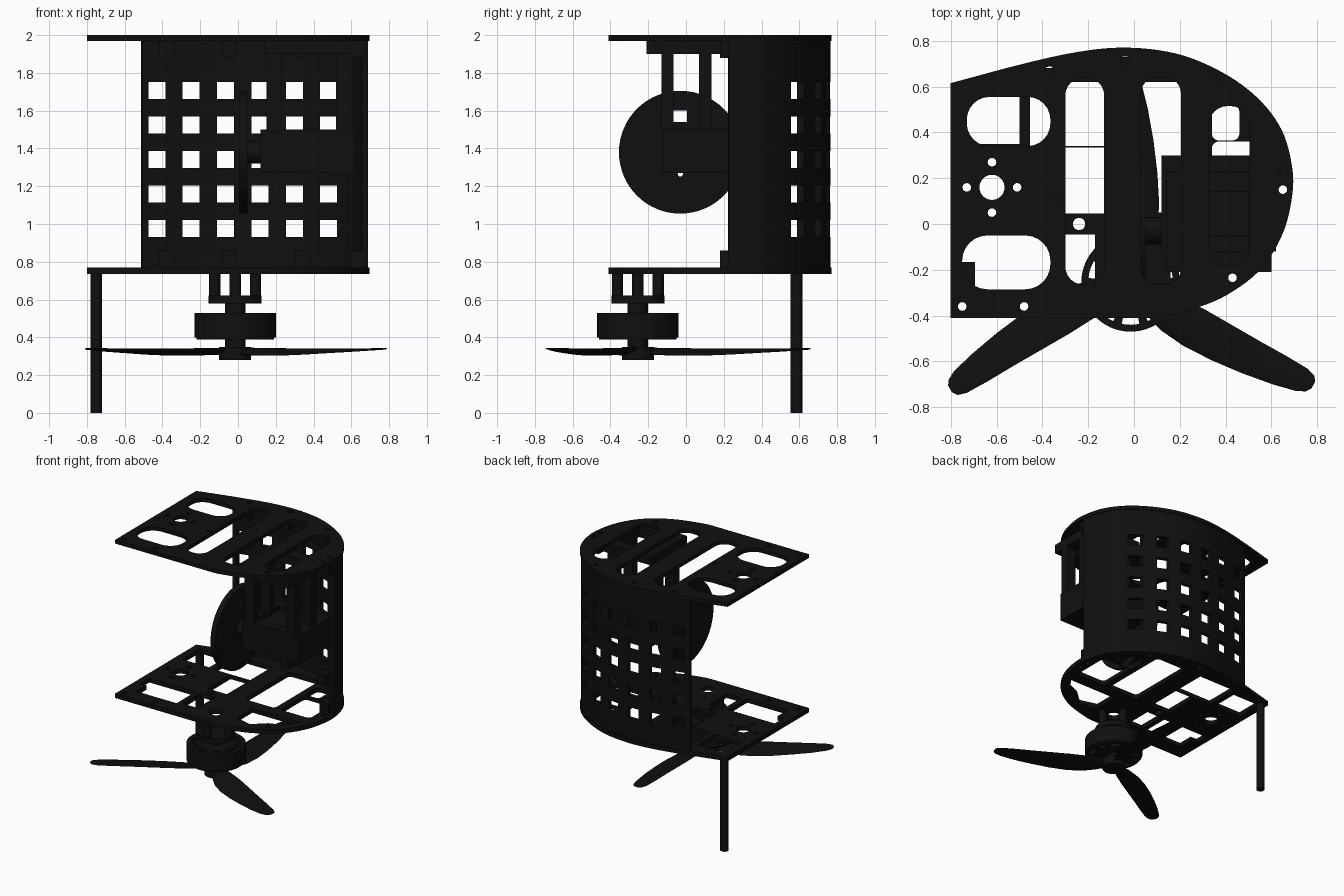
import bpy, bmesh, math
from mathutils import Matrix, Vector

if "Cube" in bpy.data.objects:
    bpy.data.objects.remove(bpy.data.objects["Cube"])

black = bpy.data.materials.new("black")
black.diffuse_color = (0.005, 0.005, 0.005, 1)
black.use_nodes = True
black.node_tree.nodes["Principled BSDF"].inputs["Base Color"].default_value = black.diffuse_color
AXIS_X = Matrix(((0, 0, 1, 0), (1, 0, 0, 0), (0, 1, 0, 0), (0, 0, 0, 1)))
I4 = Matrix.Identity(4)
HX, HY = -0.015, -0.255          # propeller axis


def circle(x, y, r, n=24):
    return [(x + r * math.cos(2 * math.pi * i / n), y + r * math.sin(2 * math.pi * i / n)) for i in range(n)]


def rrect(x0, x1, y0, y1, r=0.0):
    if r == 0:
        return [(x0, y0), (x1, y0), (x1, y1), (x0, y1)]
    pts = []
    for k, (cx, cy) in enumerate([(x1 - r, y1 - r), (x0 + r, y1 - r), (x0 + r, y0 + r), (x1 - r, y0 + r)]):
        for i in range(7):
            a = math.pi / 2 * (k + i / 6)
            pts.append((cx + r * math.cos(a), cy + r * math.sin(a)))
    return pts


def spline(pts, n=6):
    out = []
    for i in range(1, len(pts) - 2):
        p = [Vector(q) for q in pts[i - 1:i + 3]]
        for j in range(n):
            t = j / n
            out.append(tuple(0.5 * (2 * p[1] + (p[2] - p[0]) * t + (2 * p[0] - 5 * p[1] + 4 * p[2] - p[3]) * t * t
                                    + (3 * p[1] - p[0] - 3 * p[2] + p[3]) * t ** 3)))
    return out + [pts[-2]]


def solid(name, prisms, cut=None, m=I4):
    """One object from (outline, low, high) prisms, with optional prisms cut away."""
    bm = bmesh.new()
    for pts, lo, hi in prisms:
        a = [bm.verts.new(m @ Vector((x, y, lo))) for x, y in pts]
        b = [bm.verts.new(m @ Vector((x, y, hi))) for x, y in pts]
        bm.faces.new(a[::-1])
        bm.faces.new(b)
        for i in range(len(a)):
            j = (i + 1) % len(a)
            bm.faces.new((a[i], a[j], b[j], b[i]))
    bmesh.ops.recalc_face_normals(bm, faces=bm.faces)
    me = bpy.data.meshes.new(name)
    bm.to_mesh(me)
    bm.free()
    ob = bpy.data.objects.new(name, me)
    bpy.context.collection.objects.link(ob)
    me.materials.append(black)
    bpy.ops.object.select_all(action='DESELECT')
    if cut:
        tool = solid(name + "_cutter", cut, m=m)
        tool.hide_render = True
        mod = ob.modifiers.new("holes", 'BOOLEAN')
        mod.operation, mod.solver, mod.object = 'DIFFERENCE', 'EXACT', tool
        bpy.ops.object.select_all(action='DESELECT')
        bpy.context.view_layer.objects.active = ob
        ob.select_set(True)
        bpy.ops.object.modifier_apply(modifier=mod.name)
        bpy.data.objects.remove(tool)
    bpy.context.view_layer.objects.active = ob
    ob.select_set(True)
    bpy.ops.object.shade_smooth_by_angle(angle=math.radians(30))
    return ob


# Plate outline: straight left end, rounded right end
curve = spline([(-0.1, -0.41), (0.08, -0.41), (0.29, -0.36), (0.43, -0.295), (0.56, -0.19), (0.65, -0.04), (0.69, 0.12),
                (0.69, 0.25), (0.645, 0.41), (0.54, 0.55), (0.38, 0.665), (0.18, 0.745), (-0.05, 0.77),
                (-0.28, 0.745), (-0.56, 0.68), (-0.8, 0.615)])
outline = [(-0.8, -0.41)] + curve + [(-0.8, 0.615)]
small = [circle(x, y, 0.019, 12) for x, y in
         [(-.62, .27), (-.62, .05), (-.73, .16), (-.51, .16), (-.37, .67), (-.04, .715), (.36, .62),
          (.65, .23), (.65, .15), (.43, -.235), (-.75, -.36), (-.48, -.36), (-.33, .105)]]
small.append(circle(-0.62, 0.16, 0.055))

top_holes = small + [rrect(-.73, -.365, .34, .555, .1), rrect(-.75, -.365, -.285, -.05, .11),
                     rrect(-.3, -.13, -.265, .64, .08), rrect(.03, .205, -.265, .64, .07),
                     rrect(.325, .505, -.18, .515, .085)]
solid("top_plate", [(outline, 1.97, 2.0)], [(h, 1.9, 2.1) for h in top_holes])

bottom_holes = small[:12] + small[13:] + [
    circle(-.24, 0, .027), circle(HX, HY, .05),
    [(-.695, -.29), (-.34, -.29), (-.34, -.05), (-.75, -.05), (-.75, -.165), (-.695, -.165)],
    rrect(-.74, -.5, .35, .57), rrect(-.455, -.13, .34, .62), rrect(-.3, -.13, .045, .335), rrect(-.3, -.17, -.27, -.045),
    rrect(.02, .29, .05, .62, .03), rrect(.34, .6, .05, .36, .03), rrect(.34, .46, .365, .52, .03),
    [(.16, -.045), (.16, -.24), (.3, -.28), (.4, -.19), (.5, -.15), (.58, -.045)]]
solid("bottom_plate", [(outline, 0.735, 0.77)], [(h, 0.6, 0.9) for h in bottom_holes])

# Curved outer wall with a grid of square windows
outer, inner = [], []
for i in range(1, len(curve) - 1):
    p = Vector(curve[i])
    if p.x > -0.565 and p.y > 0.21:
        t = (Vector(curve[i + 1]) - Vector(curve[i - 1])).normalized()
        n = Vector((-t.y, t.x))
        outer.append(tuple(p + n * 0.006))
        inner.append(tuple(p + n * 0.038))
windows = [(rrect(-.475 + .182 * i, -.385 + .182 * i, .4, .9), .93 + .183 * k, 1.02 + .183 * k)
           for i in range(6) for k in range(5)]
solid("window_wall", [(outer + inner[::-1], 0.76, 1.975)], windows)

# Tabs screwing the wall to both plates
tabs = [(rrect(x - .045, x + .03, y - .055, y + .02), lo, lo + .095)
        for x, y in [(-.37, .66), (-.04, .71), (.35, .625), (.64, .235)] for lo in (.765, 1.88)]
solid("wall_tabs", tabs)

# Wheel on a sideways axle
slots = [(rrect(-.065, .005, 1.54, 1.60), -.1, .2), (circle(-.03, 1.265, .014, 12), -.1, .2)]
solid("wheel", [(circle(-.03, 1.38, .325, 64), 0.005, 0.05)], slots, AXIS_X)
solid("wheel_hub", [(circle(-.03, 1.38, .06), 0.045, 0.14)], m=AXIS_X)

# Wheel drive and its hanging frame
solid("drive_body", [(rrect(.12, .62, -.12, .3), 1.27, 1.5)],
      [(rrect(.2, .54, -.05, .23), 1.46, 1.6)])
solid("hanger_plate", [(rrect(.14, .6, -.21, .23), 1.9, 1.972)],
      [(rrect(.24, .5, -.12, .14), 1.8, 2.05)])
solid("hanger_posts", [(rrect(x, x + .08, y, y + .065), 1.49, 1.91) for x in (.15, .52) for y in (-.13, .07)])

# Leg
solid("leg", [(circle(-.75, .585, .031), 0, 0.74)])

# Propeller motor hanging below the bottom plate
posts = [(circle(HX + .108 * math.cos(a), HY + .108 * math.sin(a), .03, 16), .61, .74)
         for a in [k * math.pi / 2 for k in range(4)]]
solid("motor_posts", posts)
solid("motor_mount", [(circle(HX, HY, .14, 40), .58, .622)])
solid("motor_neck", [(circle(HX, HY, .055), .52, .585)])
vents = []
for k in range(10):
    a0, a1 = (k * 36 + 6) * math.pi / 180, (k * 36 + 30) * math.pi / 180
    arc = [a0 + (a1 - a0) * i / 4 for i in range(5)]
    vents.append(([(HX + .185 * math.cos(a), HY + .185 * math.sin(a)) for a in arc]
                  + [(HX + .145 * math.cos(a), HY + .145 * math.sin(a)) for a in arc[::-1]], .2, .7))
solid("motor_can", [(circle(HX, HY, .215, 60), .40, .53)], vents)
solid("motor_cap", [(circle(HX, HY, .205, 60), .388, .401)], vents)
solid("propeller_hub", [(circle(HX, HY, .085, 32), .28, .35)])
solid("propeller_collar", [(circle(HX, HY, .055), .345, .39)])

# Three lofted blades: (distance, straight edge, bowed edge, thickness, droop)
stations = [(.05, -.03, .04, .03, .025), (.12, -.045, .085, .024, .03), (.22, -.055, .115, .02, .035),
            (.34, -.06, .125, .017, .035), (.48, -.06, .117, .015, .03), (.62, -.06, .10, .013, .022),
            (.76, -.062, .075, .011, .014), (.86, -.06, .05, .01, .006), (.9, -.048, .03, .008, .003),
            (.915, -.025, .008, .005, 0)]
bm = bmesh.new()
for deg in (90, 210, 330):
    ca, sa = math.cos(math.radians(deg)), math.sin(math.radians(deg))
    rings = []
    for u, v0, v1, th, droop in stations:
        ring = []
        for k in range(16):
            a = 2 * math.pi * k / 16
            f = 0.5 + 0.5 * math.cos(a)
            v = v0 + (v1 - v0) * f
            z = .34 - droop * f + .5 * th * math.sin(a)
            ring.append(bm.verts.new((HX + u * ca + v * sa, HY + u * sa - v * ca, z)))
        rings.append(ring)
    for a, b in zip(rings, rings[1:]):
        for i in range(16):
            j = (i + 1) % 16
            bm.faces.new((a[i], a[j], b[j], b[i]))
    bm.faces.new(rings[0])
    bm.faces.new(rings[-1])
bmesh.ops.recalc_face_normals(bm, faces=bm.faces)
blades = solid("propeller_blades", [])
bm.to_mesh(blades.data)
bm.free()
bpy.ops.object.shade_smooth_by_angle(angle=math.radians(50))
